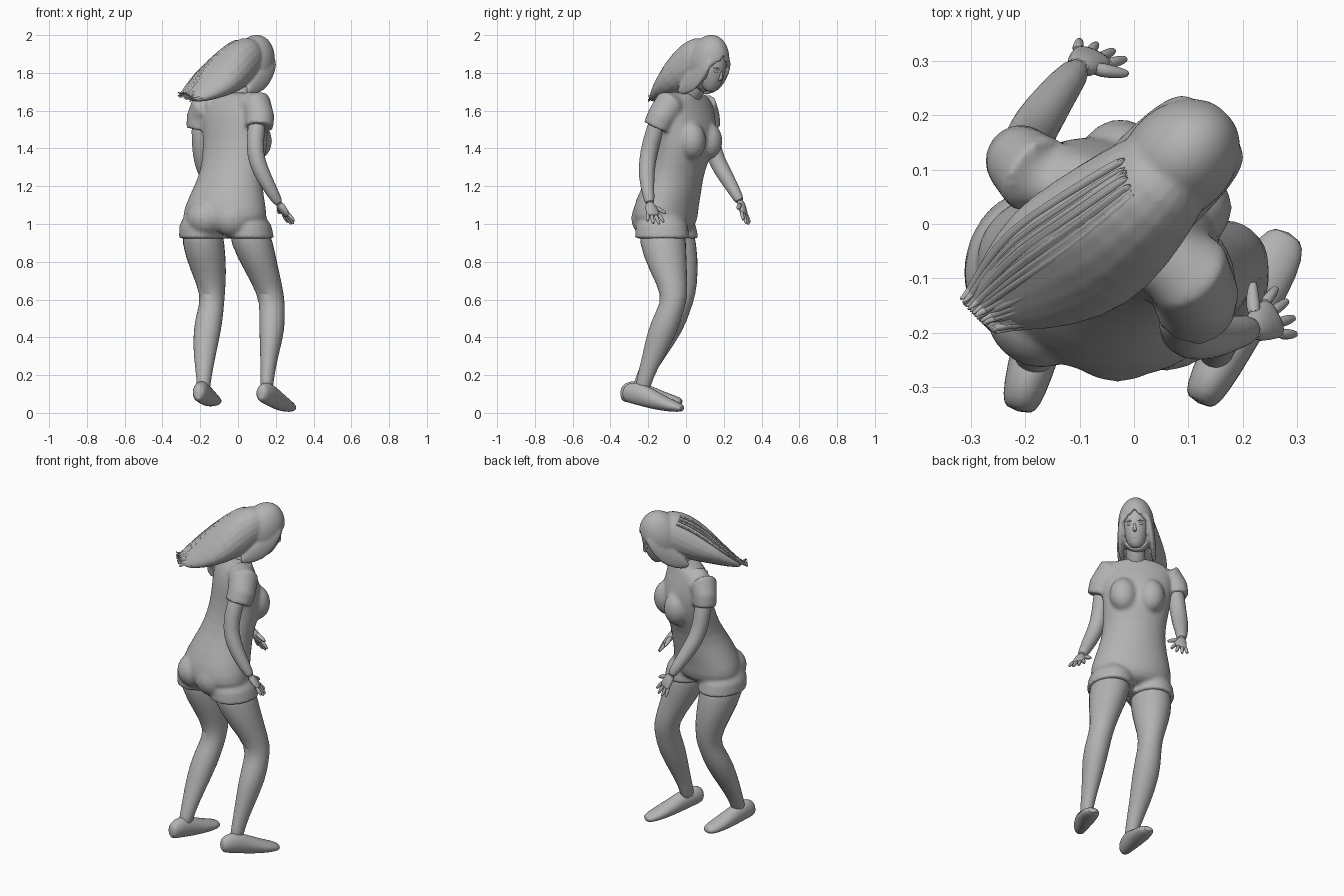
import bpy, bmesh, math, random
from mathutils import Vector as V, Matrix as M

cube = bpy.data.objects.get("Cube")
if cube:
    bpy.data.objects.remove(cube)
random.seed(4)

grey = bpy.data.materials.new("plain_grey")
grey.use_nodes = True
GREY = (0.45, 0.45, 0.45, 1)
grey.diffuse_color = GREY
grey.node_tree.nodes["Principled BSDF"].inputs["Base Color"].default_value = GREY


def finish(name, bm, subdiv=1, matrix=None):
    """Turn a bmesh into a smooth grey object."""
    if matrix:
        bm.transform(matrix)
    bmesh.ops.recalc_face_normals(bm, faces=bm.faces)
    me = bpy.data.meshes.new(name)
    bm.to_mesh(me)
    bm.free()
    me.materials.append(grey)
    ob = bpy.data.objects.new(name, me)
    bpy.context.collection.objects.link(ob)
    if subdiv:
        mod = ob.modifiers.new("smooth", 'SUBSURF')
        mod.levels = mod.render_levels = subdiv
    bpy.ops.object.select_all(action='DESELECT')
    ob.select_set(True)
    bpy.context.view_layer.objects.active = ob
    bpy.ops.object.shade_smooth_by_angle(angle=math.radians(50))
    return ob


def fuse(name, parts, voxel, rounds):
    """Join closed parts into one blended skin."""
    bpy.ops.object.select_all(action='DESELECT')
    for ob in parts:
        ob.select_set(True)
    bpy.context.view_layer.objects.active = parts[0]
    bpy.ops.object.convert(target='MESH')
    bpy.ops.object.join()
    ob = bpy.context.view_layer.objects.active
    ob.name = name
    mod = ob.modifiers.new("skin", 'REMESH')
    mod.mode, mod.voxel_size, mod.use_smooth_shade = 'VOXEL', voxel, True
    mod = ob.modifiers.new("blend", 'SMOOTH')
    mod.factor, mod.iterations = .5, rounds


def loft(name, rings, n=14, subdiv=1, ridge=0, matrix=None):
    """Skin rings given as (centre, half axis u, half axis v)."""
    bm = bmesh.new()
    loops = []
    for c, u, v in rings:
        loop = []
        for i in range(n):
            a = math.tau * i / n
            k = 1.02 + ridge * (i % 2)
            loop.append(bm.verts.new(c + (u * math.cos(a) + v * math.sin(a)) * k))
        loops.append(loop)
    for p, q in zip(loops, loops[1:]):
        for i in range(n):
            j = (i + 1) % n
            bm.faces.new((p[i], p[j], q[j], q[i]))
    bm.faces.new(loops[0])
    bm.faces.new(loops[-1])
    return finish(name, bm, subdiv, matrix)


def stack(name, secs, **kw):
    """Level rings: x, y, z, half width, half depth, turn."""
    rings = []
    for x, y, z, a, b, turn in secs:
        t = math.radians(turn)
        rings.append((V((x, y, z)), V((math.cos(t), -math.sin(t), 0)) * a,
                      V((math.sin(t), math.cos(t), 0)) * b))
    return loft(name, rings, **kw)


def tube(name, pts, side=(0.8, -0.6, 0.1), **kw):
    """Rings across a path: x, y, z, half width, optional half thickness."""
    cs = [V(p[:3]) for p in pts]
    rings = []
    for i, p in enumerate(pts):
        t = (cs[min(i + 1, len(cs) - 1)] - cs[max(i - 1, 0)]).normalized()
        u = V(side)
        u = (u - t * u.dot(t)).normalized()
        rings.append((cs[i], u * p[3], t.cross(u) * p[-1]))
    return loft(name, rings, **kw)


def ball(name, centre, size, matrix=None):
    bm = bmesh.new()
    bmesh.ops.create_uvsphere(bm, u_segments=20, v_segments=12, radius=1)
    bm.transform(M.Translation(centre) @ M.Diagonal((*size, 1)))
    return finish(name, bm, 0, matrix)


# Torso, turned from hips to shoulders
clothes = [stack("torso", [
    (-.065, -.10, .95, .12, .10, 20), (-.07, -.11, 1.0, .235, .16, 20),
    (-.07, -.11, 1.08, .225, .163, 22), (-.055, -.08, 1.18, .192, .155, 25),
    (-.035, -.045, 1.28, .168, .13, 29), (-.015, 0, 1.4, .182, .133, 33),
    (-.015, .01, 1.5, .192, .128, 36), (-.02, .005, 1.59, .2, .108, 36),
    (-.02, .005, 1.66, .185, .08, 36), (-.005, .015, 1.7, .1, .06, 36)], n=20),
    ball("left_bust", (-.025, .115, 1.44), (.076, .078, .1)),
    ball("right_bust", (.1, .03, 1.44), (.08, .076, .1)),
    ball("left_buttock", (-.17, -.155, 1.03), (.105, .11, .1)),
    ball("right_buttock", (-.03, -.2, 1.03), (.105, .09, .1)),
    tube("right_sleeve", [(.05, -.055, 1.63, .07), (.1, -.09, 1.63, .08),
                          (.115, -.13, 1.565, .076), (.112, -.155, 1.51, .073)], n=28, subdiv=0),
    tube("left_sleeve", [(-.13, .06, 1.63, .07), (-.18, .09, 1.625, .075),
                         (-.205, .113, 1.565, .066), (-.21, .12, 1.505, .063)], n=28, subdiv=0)]
tube("neck", [(-.01, .01, 1.65, .06), (.03, .05, 1.72, .05), (.08, .1, 1.8, .05)])

# Legs and shorts
legs = {
    "right": [(.05, -.13, 1.03, .1, .12), (.07, -.125, .9, .116, .128),
              (.127, -.095, .75, .09, .1), (.177, -.055, .62, .07, .067),
              (.181, -.085, .54, .067, .073), (.181, -.122, .44, .068, .083),
              (.165, -.172, .3, .047, .06), (.155, -.22, .18, .034, .042),
              (.15, -.235, .1, .034, .042)],
    "left": [(-.19, -.09, 1.03, .1, .12), (-.187, -.075, .9, .116, .133),
             (-.155, -.035, .75, .095, .102), (-.132, -.015, .62, .062, .067),
             (-.146, -.05, .54, .07, .073), (-.163, -.093, .44, .075, .082),
             (-.178, -.163, .3, .059, .058), (-.18, -.23, .18, .037, .042),
             (-.185, -.25, .1, .037, .042)]}
for side, secs in legs.items():
    stack(side + "_leg", [(*s, 12) for s in secs])
    top, low = V(secs[0][:3]), V(secs[1][:3])
    cuff = [(*top.lerp(low, f), a, b, 12) for f, a, b in
            ((-.2, .085, .1), (.3, .118, .136), (.82, .122, .143))]
    clothes.append(stack(side + "_shorts_leg", cuff, n=28, subdiv=0))
fuse("shirt_and_shorts", clothes, .01, 7)

# Shoes: share along the foot, centre height, half width, half height
SHOE = [(0, .1, .024, .03), (.06, .105, .036, .05), (.22, .105, .043, .062),
        (.45, .078, .046, .056), (.72, .046, .053, .038), (.92, .03, .046, .026),
        (1, .024, .025, .014)]
for side, heel, toe, lift in (("right", V((.118, -.33, 0)), V((.285, -.015, 0)), 0),
                              ("left", V((-.213, -.345, 0)), V((-.12, -.02, 0)), .035)):
    across = (toe - heel).cross(V((0, 0, 1))).normalized()
    rings = [(heel.lerp(toe, t) + V((0, 0, z + lift * t)), across * w, V((0, 0, h)))
             for t, z, w, h in SHOE]
    loft(side + "_shoe", rings, n=16)

# Arms
tube("right_arm", [(.11, -.13, 1.6, .05), (.085, -.19, 1.42, .046), (.1, -.205, 1.33, .045),
                   (.135, -.21, 1.25, .042), (.185, -.2, 1.16, .032), (.222, -.19, 1.1, .025)])
tube("left_arm", [(-.2, .11, 1.58, .05), (-.2, .135, 1.42, .046), (-.19, .165, 1.33, .045),
                  (-.165, .205, 1.26, .042), (-.125, .26, 1.17, .032), (-.098, .29, 1.11, .025)])


def hand(side, wrist, along, spread):
    """Palm, four fanned fingers and a thumb pointing to the spread side."""
    d = V(along).normalized()
    s = V(spread)
    s = (s - d * s.dot(d)).normalized()
    w = V(wrist)
    tube(side + "_palm", [(*(w - d * .02), .025, .022), (*(w + d * .03), .036, .02),
                          (*(w + d * .065), .04, .016), (*(w + d * .072), .036, .01)], side=s, n=10)
    for i, size in enumerate((.065, .077, .072, .056)):
        off = (1.5 - i) * .02
        base = w + d * .055 + s * off
        tip = base + (d + s * off * 10).normalized() * size
        tube(f"{side}_finger_{i + 1}", [(*base, .011), (*base.lerp(tip, .5), .011), (*tip, .007)], n=8)
    a, b, c = w + d * .012 + s * .015, w + d * .035 + s * .055, w + d * .06 + s * .078
    tube(side + "_thumb", [(*a, .016), (*b, .013), (*c, .007)], n=8)


hand("right", (.222, -.19, 1.1), (.06, .03, -.09), (-.55, .8, .2))
hand("left", (-.098, .29, 1.11), (.045, .035, -.11), (.8, -.4, .3))

# Head, built upright and then tilted into place
HEAD = (M.Translation((.09, .125, 1.838)) @ M.Rotation(math.radians(-45), 4, 'Z')
        @ M.Rotation(math.radians(-22), 4, 'X'))
stack("head", [(0, y, z, a, b, 0) for y, z, a, b in (
    (.05, -.128, .024, .022), (.04, -.105, .046, .048), (.02, -.05, .065, .08),
    (.008, 0, .072, .09), (0, .05, .072, .09), (-.01, .1, .055, .07),
    (-.01, .13, .025, .03))], n=20, matrix=HEAD)
tube("nose", [(0, .09, .012, .006), (0, .1, -.018, .008), (0, .106, -.034, .011),
              (0, .09, -.042, .009)], side=(1, 0, 0), n=10, matrix=HEAD)
ball("lips", (0, .084, -.072), (.022, .012, .009), HEAD)
for x, side in ((.03, "right"), (-.03, "left")):
    ball(side + "_eye", (x, .083, .002), (.014, .009, .008), HEAD)
    tube(side + "_brow", [(x * .5, .092, .018, .003), (x, .088, .022, .004),
                          (x * 1.6, .074, .018, .003)], side=(0, 0, 1), n=8, matrix=HEAD)

# Hair: cap with an open face, curtains and a swept tail, blended together
bm = bmesh.new()
bmesh.ops.create_uvsphere(bm, u_segments=48, v_segments=28, radius=1)
bm.transform(M.Translation((0, -.015, .008)) @ M.Diagonal((.1, .118, .155, 1)))
gone = []
for f in bm.faces:
    c = f.calc_center_median()
    if c.y > .03 and c.z < .095 - abs(c.x) and abs(c.x) < .066:
        gone.append(f)
bmesh.ops.delete(bm, geom=gone, context='FACES')
cap = finish("hair_cap", bm, 0, HEAD)
cap.modifiers.new("thickness", 'SOLIDIFY').thickness = .024
hair = [cap]

for s, side in ((1, "right"), (-1, "left")):
    hair.append(tube(side + "_hair_curtain", [
        (s * .06, .055, .07, .025, .014), (s * .082, .035, .01, .042, .016),
        (s * .088, .005, -.07, .055, .016), (s * .09, -.04, -.14, .045, .015),
        (s * .085, -.09, -.19, .015, .01)], side=(0, 1, 0), n=20, matrix=HEAD))

TAIL = [(.1, .13, 1.905, .06, .075), (.06, .09, 1.89, .09, .105), (.01, .045, 1.855, .108, .115),
        (-.06, -.02, 1.795, .128, .1), (-.14, -.075, 1.74, .128, .066),
        (-.22, -.125, 1.69, .09, .036), (-.27, -.155, 1.665, .052, .014)]
ACROSS = V((.7, -.7, -.25)).normalized()
hair.append(tube("hair_tail", TAIL, side=ACROSS, n=44, ridge=.05))
fuse("hair", hair, .007, 5)

# Loose strands along the tail
for i in range(40):
    f = random.uniform(-.95, .95)
    up = random.uniform(.9, 1) * math.sqrt(1 - f * f)
    pts = []
    for x, y, z, a, b in TAIL[1:]:
        p = V((x, y, z)) + ACROSS * a * f + V((-.4, -.4, .8)) * b * up
        pts.append((*p, .008, .004))
    end = V(pts[-1][:3]) + V((-.018, -.012, random.uniform(-.015, .03)))
    tube(f"hair_strand_{i + 1}", pts + [(*end, .002, .002)], side=ACROSS, n=6)
